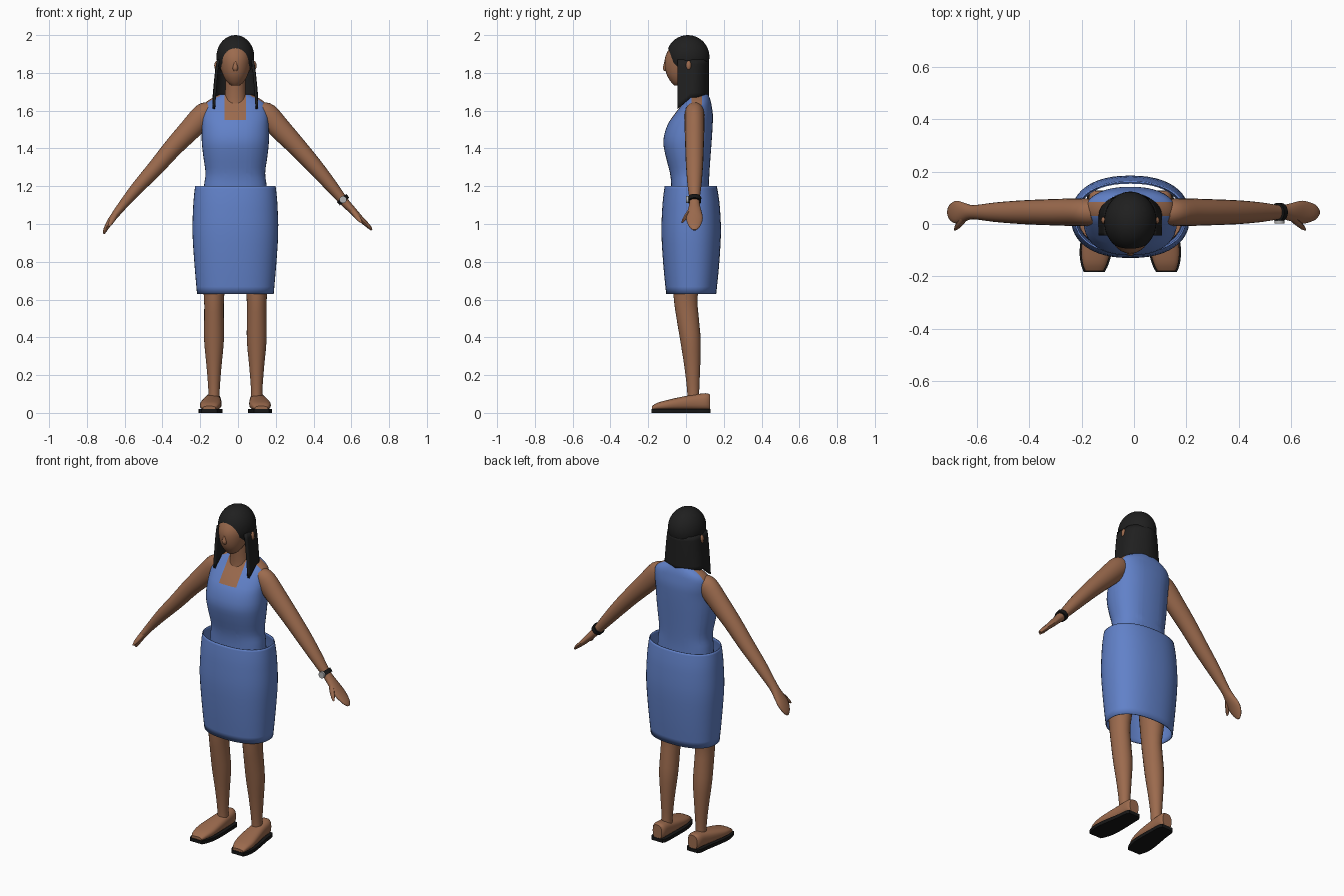
import bpy, bmesh, math
from mathutils import Vector, Matrix

cube = bpy.data.objects.get("Cube")
if cube:
    bpy.data.objects.remove(cube, do_unlink=True)

C = -0.014  # x of the body's middle
made = []


def material(name, rgb):
    m = bpy.data.materials.new(name)
    m.use_nodes = True
    m.diffuse_color = (*rgb, 1)
    bsdf = next(n for n in m.node_tree.nodes if n.type == 'BSDF_PRINCIPLED')
    bsdf.inputs["Base Color"].default_value = (*rgb, 1)
    bsdf.inputs["Roughness"].default_value = 0.8
    return m


SKIN = material("brown skin", (0.33, 0.145, 0.075))
BLUE = material("blue cloth", (0.12, 0.22, 0.58))
HAIR = material("black hair", (0.014, 0.014, 0.014))
SOLE = material("dark rubber", (0.008, 0.008, 0.008))
STEEL = material("silver metal", (0.45, 0.45, 0.45))


def finish(name, bm, *mats):
    bmesh.ops.recalc_face_normals(bm, faces=bm.faces)
    mesh = bpy.data.meshes.new(name)
    bm.to_mesh(mesh)
    bm.free()
    obj = bpy.data.objects.new(name, mesh)
    bpy.context.collection.objects.link(obj)
    for m in mats:
        mesh.materials.append(m)
    made.append(obj)
    return obj


def smooth(rows, n=3):
    """Catmull-Rom rows between the given ones."""
    out = []
    for i in range(len(rows) - 1):
        a, b, c, d = (rows[max(0, min(len(rows) - 1, i + k))] for k in (-1, 0, 1, 2))
        for j in range(n):
            t = j / n
            out.append([q + t / 2 * (r - p + t * (2*p - 5*q + 4*r - s + t * (3*q - p - 3*r + s)))
                        for p, q, r, s in zip(a, b, c, d)])
    return out + [list(rows[-1])]


def loft(rings, caps=True, closed=True):
    bm = bmesh.new()
    vs = [[bm.verts.new(p) for p in ring] for ring in rings]
    n = len(vs[0])
    for a, b in zip(vs, vs[1:]):
        for i in range(n if closed else n - 1):
            j = (i + 1) % n
            bm.faces.new((a[i], a[j], b[j], b[i]))
    if caps:
        bm.faces.new(vs[0])
        bm.faces.new(vs[-1])
    return bm


def oval(centre, u, v, power=2.0, n=28):
    pts = []
    for i in range(n):
        a = 2 * math.pi * i / n
        c, s = math.cos(a), math.sin(a)
        pts.append(Vector(centre) + Vector(u) * math.copysign(abs(c) ** (2 / power), c)
                   + Vector(v) * math.copysign(abs(s) ** (2 / power), s))
    return pts


def upright(rows, cx=C, power=2.0, n=28):
    """Level rings from rows of height, half width, front y, back y."""
    return [oval((cx, (f + b) / 2, z), (w, 0, 0), (0, (b - f) / 2, 0), power, n)
            for z, w, f, b in smooth(rows)]


def limb(rows, side, y=0.045, n=20):
    """Rings across a path of sideways offset, height, y radius, thickness."""
    rings = []
    for i, (x, z, ry, rp) in enumerate(rows):
        a, b = rows[max(i - 1, 0)], rows[min(i + 1, len(rows) - 1)]
        d = Vector((side * (b[0] - a[0]), 0, b[1] - a[1])).normalized()
        rings.append(oval((C + side * x, y, z), (0, ry, 0), Vector((-d.z, 0, d.x)) * rp, n=n))
    return rings


def cut(bm, point, normal, **kw):
    bmesh.ops.bisect_plane(bm, geom=bm.verts[:] + bm.edges[:] + bm.faces[:],
                           plane_co=point, plane_no=normal, **kw)


def ellipsoid(centre, radii, seg=32):
    bm = bmesh.new()
    bmesh.ops.create_uvsphere(bm, u_segments=seg, v_segments=seg // 2, radius=1,
                              matrix=Matrix.Translation(centre) @ Matrix.Diagonal((*radii, 1)))
    return bm


# Bodice, with a square neckline and bare shoulder tops
bodice = loft(upright([
    (1.10, .170, -.08, .125), (1.20, .166, -.078, .122), (1.27, .158, -.085, .124),
    (1.36, .170, -.108, .130), (1.44, .178, -.120, .136), (1.52, .177, -.100, .141),
    (1.58, .176, -.062, .142), (1.63, .166, -.022, .135), (1.66, .135, .000, .128),
    (1.685, .085, .015, .118)], power=2.3, n=40))
for x in (-.057, .057, -.08, .08):
    cut(bodice, (C + x, 0, 0), (1, 0, 0))
for y in (.03, .085):
    cut(bodice, (0, y, 0), (0, 1, 0))
cut(bodice, (0, 0, 1.55), (0, 0, 1))
for f in bodice.faces:
    p = f.calc_center_median()
    off = abs(p.x - C)
    neckline = off < .057 and p.z > 1.55 and p.y < .03
    shoulder = off > .08 and p.z > 1.63 and .03 < p.y < .085
    f.material_index = int(neckline or shoulder)
finish("bodice", bodice, BLUE, SKIN)

# Open skirt
skirt = finish("skirt", loft(upright([
    (.63, .203, -.105, .160), (.78, .216, -.120, .175), (.95, .227, -.130, .185),
    (1.08, .224, -.126, .180), (1.15, .219, -.120, .172), (1.20, .213, -.113, .163)],
    power=2.3, n=48), caps=False), BLUE)
hem = skirt.modifiers.new("thickness", 'SOLIDIFY')
hem.thickness = 0.006

# Neck and head
finish("neck", loft(upright([(1.60, .066, -.02, .09), (1.67, .055, -.015, .085),
                             (1.80, .052, -.025, .085)])), SKIN)
finish("head", loft(upright([
    (1.732, .018, -.060, -.015), (1.75, .042, -.078, .01), (1.785, .064, -.100, .05),
    (1.83, .079, -.112, .09), (1.88, .086, -.111, .108), (1.93, .081, -.088, .105),
    (1.965, .058, -.058, .08), (1.985, .022, -.02, .04)])), SKIN)
finish("nose", loft(upright([(1.81, .010, -.116, -.09), (1.825, .015, -.123, -.09),
                             (1.85, .010, -.117, -.09), (1.885, .005, -.109, -.09)], n=12)), SKIN)

# Hair cap, trimmed along the hairline and the nape
cap = ellipsoid((C, .01, 1.885), (.1, .114, .115), 40)
cut(cap, (0, -.094, 1.93), (0, -.14, -.052), clear_outer=True)
cut(cap, (0, 0, 1.79), (0, 0, -1), clear_outer=True)
finish("hair_cap", cap, HAIR)

# Hanging hair, wrapped round the back with a pointed lock each side
levels = []
for k in range(9):
    t = k / 8
    ring = []
    for i in range(-20, 21):
        u = abs(i) / 20
        bottom = 1.67 if u < .7 else 1.67 - (u - .7) * .2
        z = 1.87 + (bottom - 1.87) * t
        width = .090 + .024 * t ** .7
        x = width * math.sin(min(1, u * 1.5) * math.pi / 2)
        y = .114 - .158 * u ** 1.6
        ring.append((C + math.copysign(x, i), y, z))
    levels.append(ring)
long_hair = finish("long_hair", loft(levels, caps=False, closed=False), HAIR)
thick = long_hair.modifiers.new("thickness", 'SOLIDIFY')
thick.thickness = 0.014
thick.offset = 0

# Arms and hands: shared upper arm, each forearm with its own bend
upper_arm = [(.13, 1.605, .045, .045), (.165, 1.58, .052, .062), (.24, 1.50, .052, .058),
             (.33, 1.405, .049, .050)]
right_end = [(.42, 1.30, .045, .043), (.52, 1.19, .037, .034), (.60, 1.095, .027, .024),
             (.635, 1.05, .036, .020), (.665, 1.01, .044, .016), (.688, .97, .030, .011),
             (.696, .948, .008, .005)]
left_end = [(.42, 1.305, .045, .043), (.505, 1.205, .037, .034), (.575, 1.12, .027, .024),
            (.62, 1.072, .036, .020), (.66, 1.03, .044, .016), (.705, .988, .030, .011),
            (.722, .968, .008, .005)]
for label, side, end in (("right", -1, right_end), ("left", 1, left_end)):
    finish(label + "_arm", loft(limb(smooth(upper_arm + end), side)), SKIN)
    (x0, z0), (x1, z1) = end[3][:2], end[4][:2]
    thumb = [oval((C + side * (x0 + (x1 - x0) * t), .022 - .036 * t, z0 + (z1 - z0) * t - .012 * t),
                  (side * r, 0, r * .6), (0, r, 0), n=10)
             for t, r in ((-.3, .012), (.4, .013), (.9, .010), (1.2, .004))]
    finish(label + "_thumb", loft(thumb), SKIN)

# Wristwatch on the left wrist
finish("watch_band", loft(limb([(.562, 1.138, .036, .034), (.578, 1.119, .035, .032)], 1)), SOLE)
dial = bmesh.new()
bmesh.ops.create_cone(dial, cap_ends=True, segments=20, radius1=.019, radius2=.019, depth=.012,
                      matrix=Matrix.Translation((C + .57, .007, 1.129))
                      @ Matrix.Rotation(math.pi / 2, 4, 'X'))
finish("watch_dial", dial, STEEL)

# Legs, shoes and soles
leg_rows = [(.05, .031, .008, .072), (.12, .030, .006, .070), (.24, .039, -.008, .075),
            (.38, .052, -.030, .078), (.50, .052, -.050, .068), (.62, .054, -.066, .062),
            (.85, .078, -.075, .095), (1.12, .085, -.07, .11)]
# y, centre offset, half width, top height
shoe_rows = [(-.180, .138, .034, .036), (-.150, .136, .047, .054), (-.100, .132, .056, .068),
             (-.030, .126, .053, .084), (.050, .120, .045, .098), (.105, .118, .041, .104),
             (.126, .118, .030, .098)]
for label, side in (("right", -1), ("left", 1)):
    finish(label + "_leg", loft(upright(leg_rows, C + side * .113, n=24)), SKIN)
    rows = smooth(shoe_rows)
    finish(label + "_shoe", loft([oval((C + side * cx, y, (h + .014) / 2), (w, 0, 0),
                                       (0, 0, (h - .014) / 2), 2.6, 24)
                                  for y, cx, w, h in rows]), SKIN)
    edge = [(C + side * cx + w + .006, y * 1.02) for y, cx, w, h in rows]
    edge += [(C + side * cx - w - .006, y * 1.02) for y, cx, w, h in reversed(rows)]
    finish(label + "_sole", loft([[(x, y, z) for x, y in edge] for z in (0, .02)]), SOLE)
    finish(label + "_ear", ellipsoid((C + side * .098, .014, 1.838), (.014, .015, .026), 16), SKIN)

# Smooth shading with sharp edges kept
bpy.ops.object.select_all(action='DESELECT')
for obj in made:
    obj.select_set(True)
bpy.context.view_layer.objects.active = made[0]
bpy.ops.object.shade_smooth_by_angle(angle=math.radians(40))
